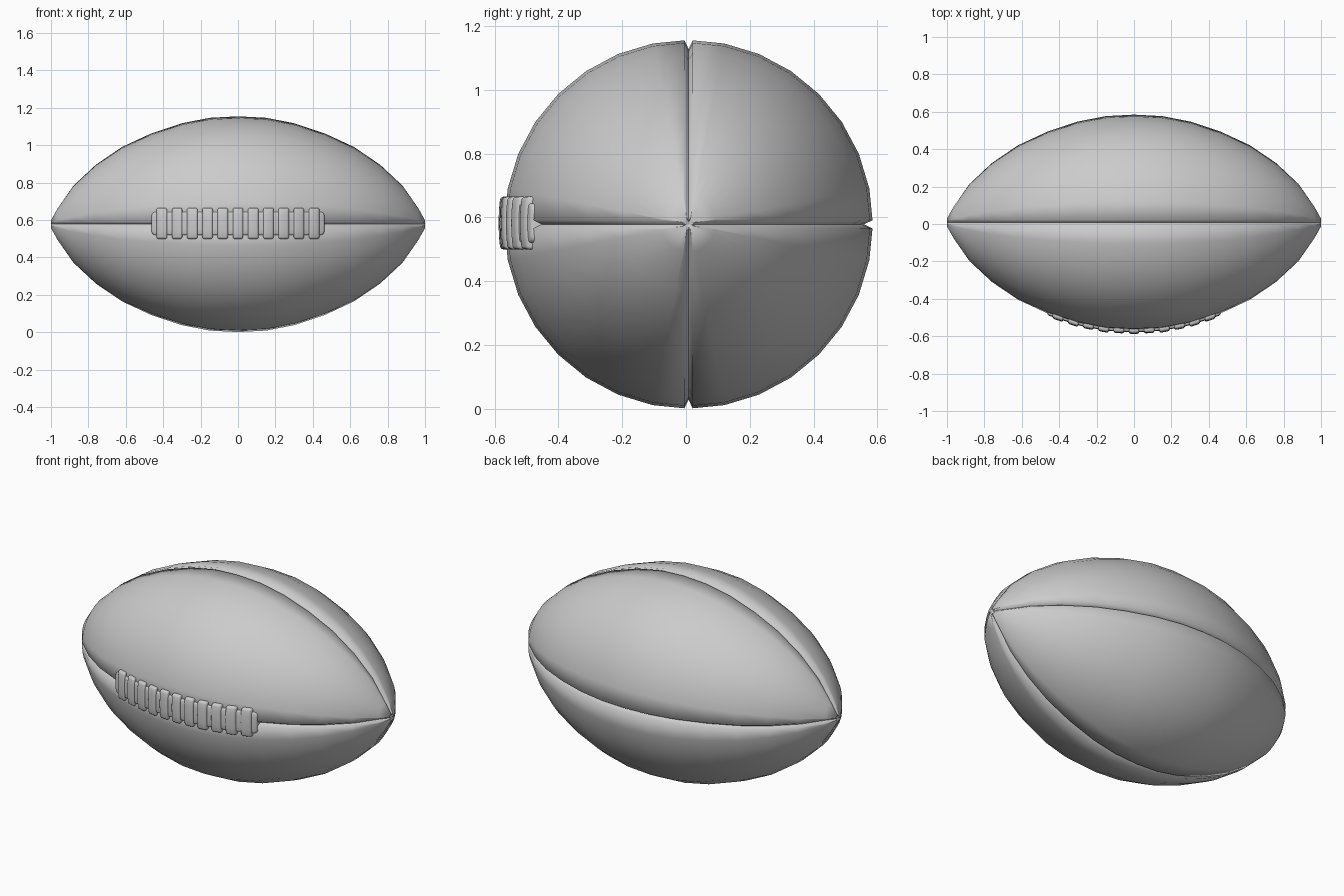
import bpy, bmesh
from math import pi, sin, cos, sqrt, radians

if "Cube" in bpy.data.objects:
    bpy.data.objects.remove(bpy.data.objects["Cube"])

CY, CZ = 0.008, 0.578
# half profile of the ball: (distance along x, radius)
PROFILE = [(0, .578), (.15, .57), (.30, .541), (.465, .486), (.62, .414),
           (.76, .319), (.88, .207), (.965, .085), (1.0, .022)]
RINGS = [(-x, r) for x, r in PROFILE[:0:-1]] + PROFILE


def radius(x):
    x = abs(x)
    for (x0, r0), (x1, r1) in zip(PROFILE, PROFILE[1:]):
        if x <= x1:
            return r0 + (r1 - r0) * (x - x0) / (x1 - x0)
    return PROFILE[-1][1]


def finish(bm, name, angle):
    bmesh.ops.recalc_face_normals(bm, faces=bm.faces)
    me = bpy.data.meshes.new(name)
    bm.to_mesh(me)
    bm.free()
    ob = bpy.data.objects.new(name, me)
    bpy.context.collection.objects.link(ob)
    bpy.ops.object.select_all(action='DESELECT')
    ob.select_set(True)
    bpy.context.view_layer.objects.active = ob
    bpy.ops.object.shade_smooth_by_angle(angle=radians(angle))
    return ob


# ball body: four panels meeting in V-shaped seams
def make_body():
    bm = bmesh.new()
    loops = []
    for x, r in RINGS:
        gap, depth = min(.013 / r, .3), min(.028, .4 * r)
        ring = []
        for q in range(4):
            a0 = q * pi / 2
            ring.append((a0, r - depth))
            ring.append((a0 + gap, r - .001))
            ring += [(a0 + max(gap * 1.1, k * pi / 16), r) for k in range(1, 8)]
            ring[-1] = (a0 + pi / 2 - max(gap * 1.1, pi / 16), r)
            ring.append((a0 + pi / 2 - gap, r - .001))
        loops.append([bm.verts.new((x, CY + rr * cos(a), CZ + rr * sin(a)))
                      for a, rr in ring])
    n = len(loops[0])
    for a, b in zip(loops, loops[1:]):
        for i in range(n):
            j = (i + 1) % n
            bm.faces.new((a[i], a[j], b[j], b[i]))
    for loop, tip in ((loops[0], -.985), (loops[-1], .985)):
        c = bm.verts.new((tip, CY, CZ))
        for i in range(n):
            bm.faces.new((loop[i], loop[(i + 1) % n], c))
    finish(bm, "ball_body", 75)


# rounded block wrapped onto the front of the ball
def wrapped_block(name, x, half_x, half_z, low, high, bevel, cuts_x, corner=0):
    bm = bmesh.new()
    bmesh.ops.create_cube(bm, size=2)
    for v in bm.verts:
        v.co.x = x + v.co.x * half_x
        v.co.z *= half_z
        v.co.y = low if v.co.y < 0 else high
    if corner:
        edges = [e for e in bm.edges if abs(e.verts[0].co.y - e.verts[1].co.y) > .001]
        bmesh.ops.bevel(bm, geom=edges, offset=corner, segments=3, profile=.5, affect='EDGES')
        edges = [e for e in bm.edges if all(v.co.y > high - 1e-5 for v in e.verts)]
    else:
        edges = bm.edges[:]
    bmesh.ops.bevel(bm, geom=edges, offset=bevel, segments=3, profile=.5, affect='EDGES')
    # slice so the block can follow the curve
    cuts = [((0, 0, z * half_z), (0, 0, 1)) for z in (-.5, 0, .5)]
    cuts += [((x + half_x * (2 * i / cuts_x - 1), 0, 0), (1, 0, 0)) for i in range(1, cuts_x)]
    for co, no in cuts:
        bmesh.ops.bisect_plane(bm, geom=bm.verts[:] + bm.edges[:] + bm.faces[:],
                               plane_co=co, plane_no=no)
    for v in bm.verts:
        r = radius(v.co.x) + v.co.y
        v.co.y = CY - sqrt(r * r - v.co.z ** 2)
        v.co.z += CZ + .004
    finish(bm, name, 40)


make_body()
wrapped_block("lace_strip", 0, .462, .062, -.03, .009, .008, 24, .02)
for i in range(11):
    wrapped_block(f"cross_lace_{i + 1}", (i - 5) * .0815, .028, .083, -.022, .018, .011, 2)
